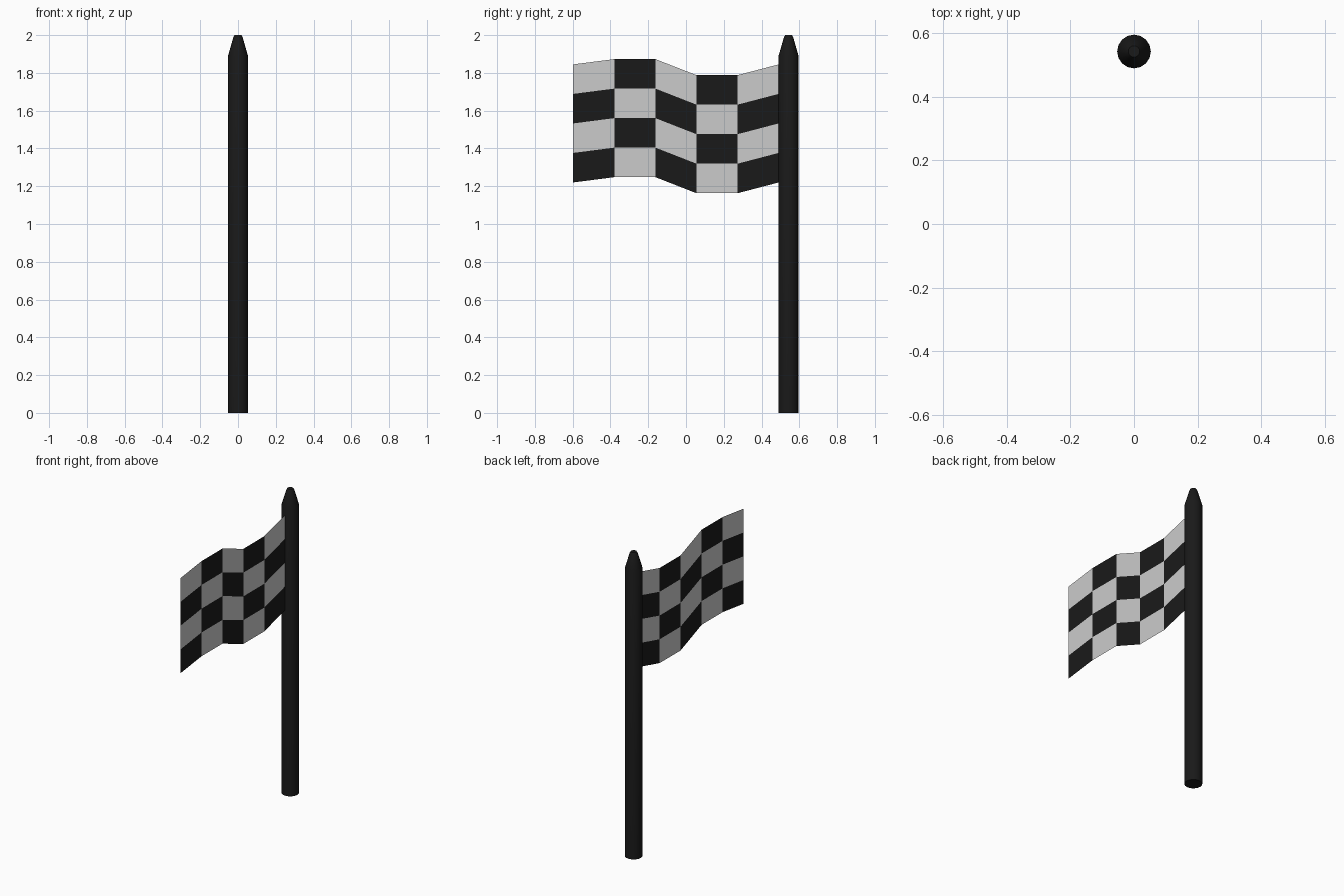
import bpy, bmesh
from math import cos, sin, tau

if "Cube" in bpy.data.objects:
    bpy.data.objects.remove(bpy.data.objects["Cube"])


def material(name, rgb):
    m = bpy.data.materials.new(name)
    m.diffuse_color = (*rgb, 1)
    m.use_nodes = True
    m.node_tree.nodes["Principled BSDF"].inputs["Base Color"].default_value = m.diffuse_color
    return m


def finish(bm, name, mats):
    me = bpy.data.meshes.new(name)
    bm.to_mesh(me)
    bm.free()
    for m in mats:
        me.materials.append(m)
    ob = bpy.data.objects.new(name, me)
    bpy.context.collection.objects.link(ob)
    return ob


black = material("black", (0.01, 0.01, 0.01))
pale = material("pale_grey", (0.7, 0.7, 0.7))

# Round pole with a tapered, blunt tip
SIDES, POLE_Y = 16, 0.543
bm = bmesh.new()
rings = [[bm.verts.new((r * cos(tau * i / SIDES), POLE_Y + r * sin(tau * i / SIDES), z))
          for i in range(SIDES)]
         for r, z in ((0.053, 0), (0.053, 1.89), (0.024, 1.99), (0.018, 2.0))]
for low, high in zip(rings, rings[1:]):
    for i in range(SIDES):
        j = (i + 1) % SIDES
        bm.faces.new((low[i], low[j], high[j], high[i]))
bm.faces.new(rings[0][::-1])
bm.faces.new(rings[-1])
pole = finish(bm, "pole", [black])
bpy.context.view_layer.objects.active = pole
pole.select_set(True)
bpy.ops.object.shade_smooth_by_angle()

# Chequered flag: a thin sheet whose columns step up and down
TOPS = (1.845, 1.873, 1.873, 1.788, 1.788, 1.845)
ROWS, HEIGHT, COL_W = 4, 0.625, 0.2175
bm = bmesh.new()
grid = [[bm.verts.new((0, -0.597 + c * COL_W, top - r * HEIGHT / ROWS))
         for r in range(ROWS + 1)] for c, top in enumerate(TOPS)]
for c in range(len(TOPS) - 1):
    for r in range(ROWS):
        f = bm.faces.new((grid[c][r], grid[c][r + 1], grid[c + 1][r + 1], grid[c + 1][r]))
        f.material_index = (c + r) % 2
finish(bm, "flag", [pale, black])
